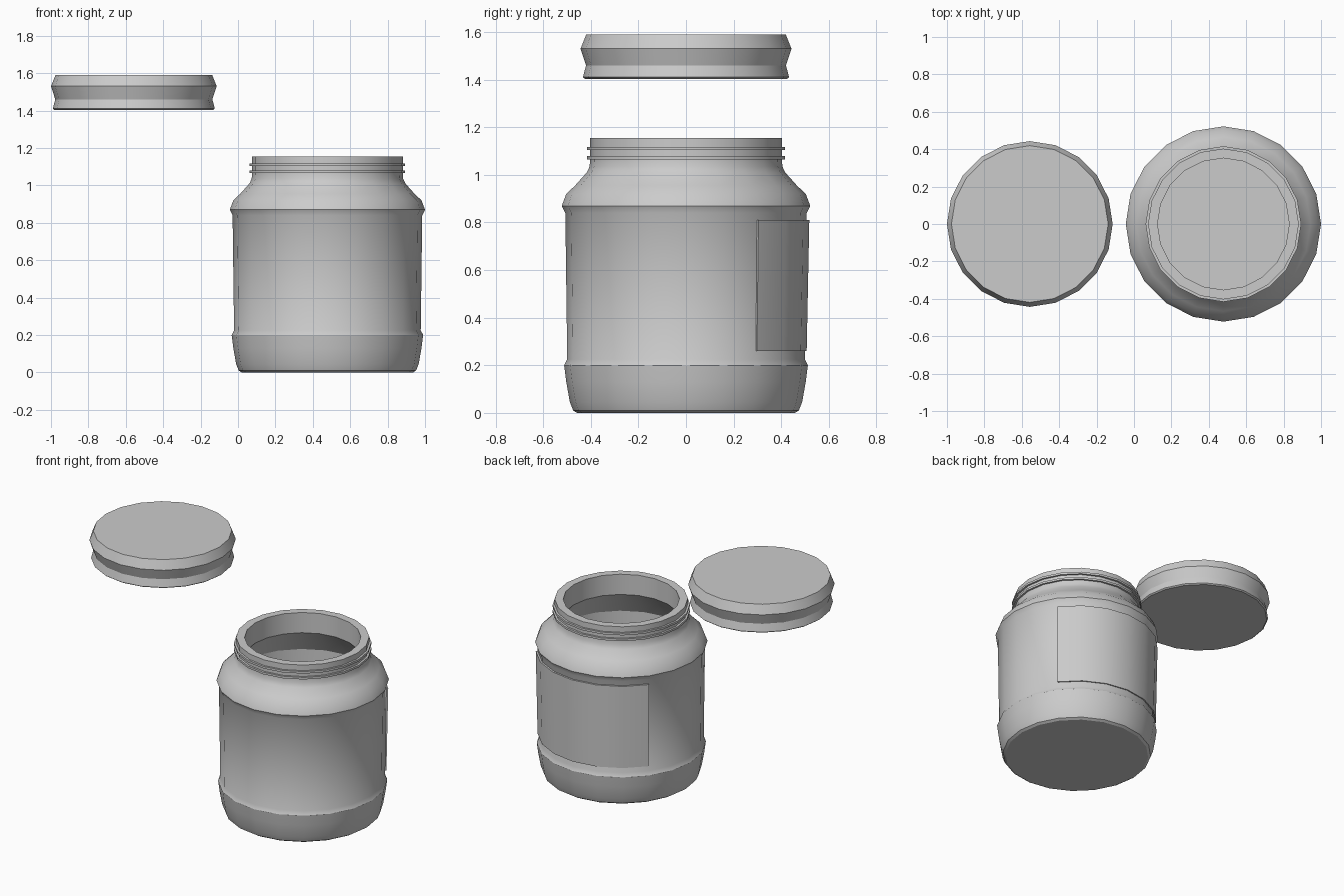
import bpy, bmesh
from math import cos, sin, radians

if "Cube" in bpy.data.objects:
    bpy.data.objects.remove(bpy.data.objects["Cube"])

SIDES = 20
STEP = 360 / SIDES


def finish(name, bm, loc):
    bmesh.ops.recalc_face_normals(bm, faces=bm.faces)
    mesh = bpy.data.meshes.new(name)
    bm.to_mesh(mesh)
    bm.free()
    obj = bpy.data.objects.new(name, mesh)
    bpy.context.collection.objects.link(obj)
    obj.location = loc
    bpy.ops.object.select_all(action='DESELECT')
    bpy.context.view_layer.objects.active = obj
    obj.select_set(True)
    bpy.ops.object.shade_smooth_by_angle(angle=radians(30))
    return obj


def ring(bm, r, z):
    return [bm.verts.new((r * cos(radians(i * STEP)), r * sin(radians(i * STEP)), z))
            for i in range(SIDES)]


def lathe(name, profile, loc):
    """Turn an (r, z) profile around z and cap both ends."""
    bm = bmesh.new()
    rings = [ring(bm, r, z) for r, z in profile]
    for a, b in zip(rings, rings[1:]):
        for i in range(SIDES):
            j = (i + 1) % SIDES
            bm.faces.new((a[i], a[j], b[j], b[i]))
    bm.faces.new(rings[0])
    bm.faces.new(rings[-1])
    return finish(name, bm, loc)


def thread(z):
    return [(0.403, z), (0.416, z), (0.416, z + 0.014), (0.403, z + 0.014)]


JAR = (0.478, 0, 0)

# Jar: outside from base to rim, then inside wall down to the floor
outer = [(0.458, 0.0), (0.474, 0.01), (0.488, 0.045), (0.503, 0.13), (0.512, 0.20),
         (0.499, 0.225), (0.507, 0.84), (0.522, 0.87), (0.503, 0.92), (0.466, 0.955),
         (0.417, 1.01), (0.405, 1.035)]
neck = thread(1.065) + thread(1.104) + [(0.403, 1.155)]
inner = [(0.352, 1.155), (0.352, 1.02), (0.415, 0.935), (0.462, 0.86),
         (0.452, 0.22), (0.44, 0.06), (0.42, 0.045)]
lathe("jar_body", outer + neck + inner, JAR)

# Lid: closed disc with a waisted side, floating to the upper left
lathe("lid", [(0.424, 1.403), (0.433, 1.41), (0.420, 1.46), (0.443, 1.53), (0.419, 1.59)],
      (-0.557, 0, 0))

# Label: thin curved panel on the back of the jar
bm = bmesh.new()
cols = []
for k in range(2, 9):
    a = radians(k * STEP)
    cols.append([bm.verts.new((r * cos(a), r * sin(a), z))
                 for r, z in ((0.498, 0.26), (0.507, 0.26), (0.518, 0.81), (0.505, 0.81))])
for a, b in zip(cols, cols[1:]):
    for i in range(4):
        j = (i + 1) % 4
        bm.faces.new((a[i], a[j], b[j], b[i]))
bm.faces.new(cols[0])
bm.faces.new(cols[-1])
finish("back_label", bm, JAR)
